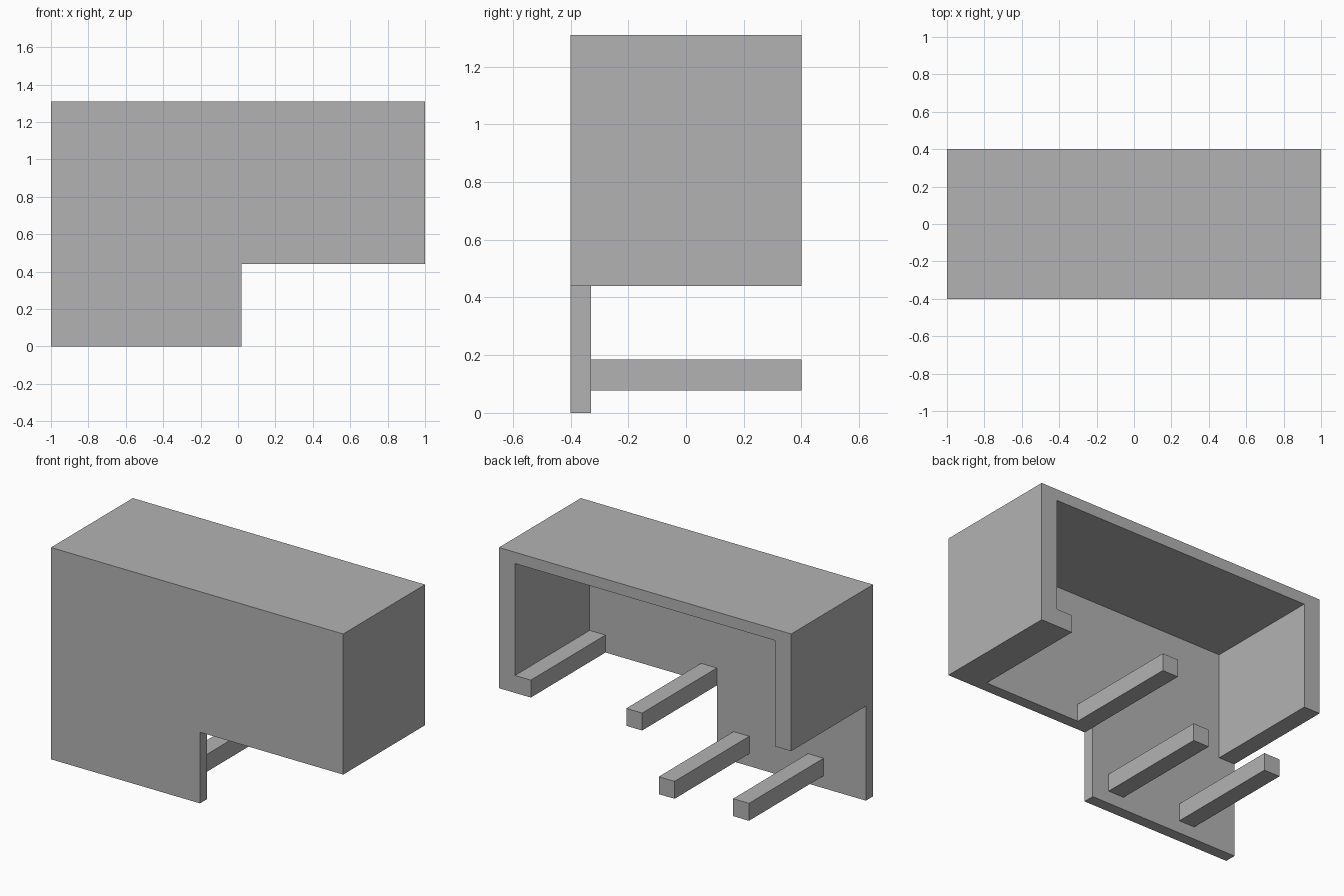
import bpy
import bmesh

if "Cube" in bpy.data.objects:
    bpy.data.objects.remove(bpy.data.objects["Cube"], do_unlink=True)

grey = bpy.data.materials.new("plain grey")
grey.use_nodes = True
colour = (0.45, 0.45, 0.45, 1)
grey.diffuse_color = colour
grey.node_tree.nodes["Principled BSDF"].inputs["Base Color"].default_value = colour

FRONT, PANEL_BACK, BACK = -0.4, -0.33, 0.4
TOP, LEDGE, BAR = 1.31, 0.44, 0.108


def extrude_profile(name, profile, y0, y1):
    """Extrude an x-z outline along y into a closed solid."""
    bm = bmesh.new()
    face = bm.faces.new([bm.verts.new((x, y0, z)) for x, z in profile])
    result = bmesh.ops.extrude_face_region(bm, geom=[face])
    moved = [v for v in result["geom"] if isinstance(v, bmesh.types.BMVert)]
    bmesh.ops.translate(bm, verts=moved, vec=(0, y1 - y0, 0))
    bmesh.ops.recalc_face_normals(bm, faces=bm.faces)
    mesh = bpy.data.meshes.new(name)
    bm.to_mesh(mesh)
    bm.free()
    mesh.materials.append(grey)
    obj = bpy.data.objects.new(name, mesh)
    bpy.context.collection.objects.link(obj)
    return obj


# Front panel with the lower left corner cut away
extrude_profile("front_panel", [
    (-1, 0), (0.02, 0), (0.02, LEDGE), (1, LEDGE), (1, TOP), (-1, TOP),
], FRONT, PANEL_BACK)

# Roof and side walls; the left wall ends in an inward lip
extrude_profile("hood", [
    (-1, 0.585), (-1, TOP), (1, TOP), (1, LEDGE), (0.782, LEDGE),
    (0.782, LEDGE + BAR), (0.89, LEDGE + BAR), (0.89, 1.24),
    (-0.89, 1.24), (-0.89, 0.585),
], PANEL_BACK, BACK)

# Square pegs reaching back from the panel
pegs = {"upper_peg": (0.02, LEDGE), "lower_inner_peg": (-0.202, 0.077),
        "lower_outer_peg": (-0.711, 0.077)}
for name, (x, z) in pegs.items():
    extrude_profile(name, [
        (x, z), (x + BAR, z), (x + BAR, z + BAR), (x, z + BAR),
    ], PANEL_BACK, BACK)
